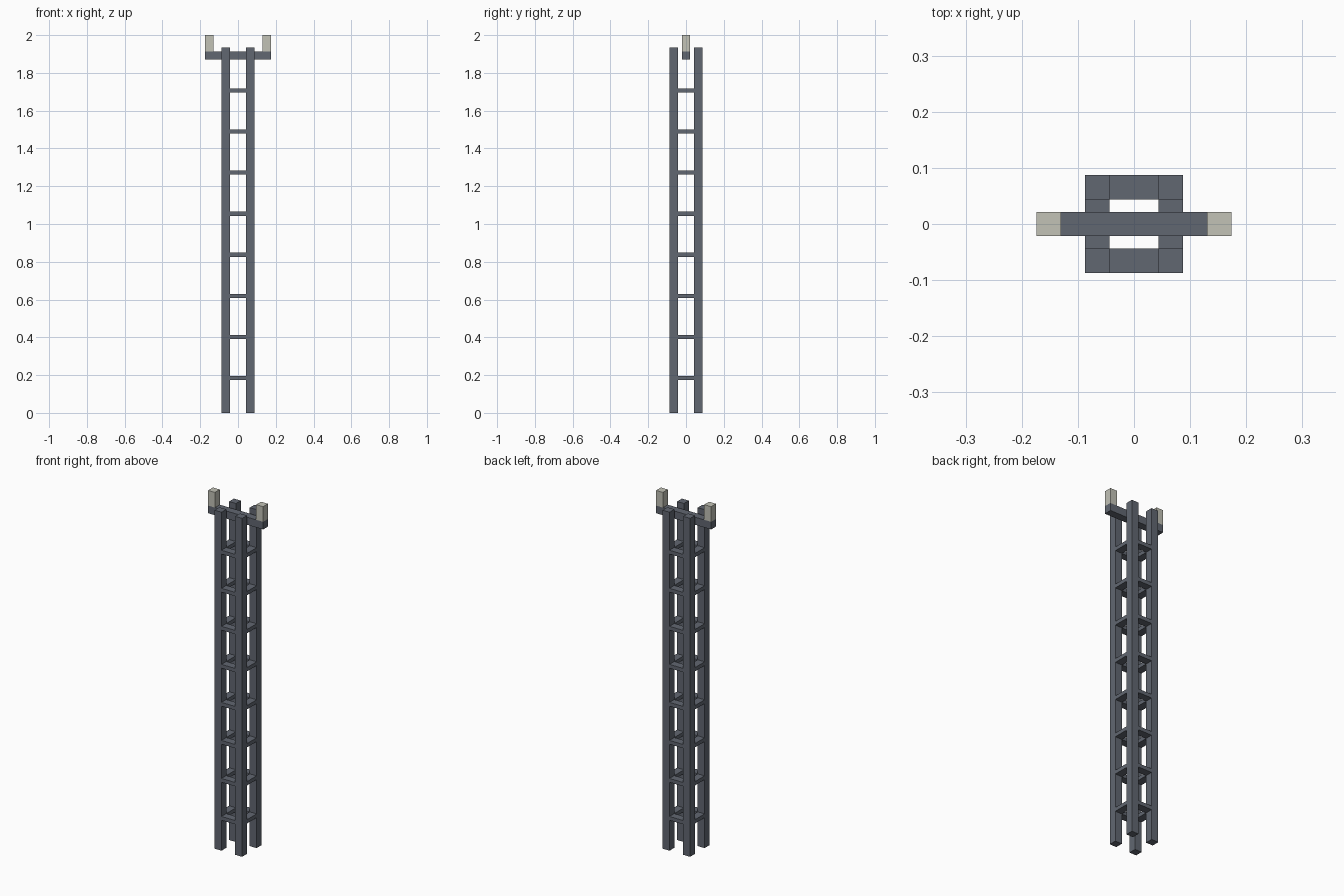
import bpy

cube = bpy.data.objects.get("Cube")
if cube:
    bpy.data.objects.remove(cube, do_unlink=True)

U = 2 / 46  # post thickness, the module for every part


def material(name, rgb):
    mat = bpy.data.materials.new(name)
    mat.use_nodes = True
    mat.diffuse_color = (*rgb, 1)
    mat.node_tree.nodes["Principled BSDF"].inputs["Base Color"].default_value = (*rgb, 1)
    return mat


steel = material("slate_grey", (0.12, 0.135, 0.165))
pale = material("pale_stone", (0.54, 0.54, 0.47))


def box(name, center, size, mat):
    """Box with centre and size given in modules."""
    bpy.ops.mesh.primitive_cube_add(size=1, location=[c * U for c in center])
    obj = bpy.context.object
    obj.name = name
    obj.scale = [s * U for s in size]
    bpy.ops.object.transform_apply(location=False, rotation=False, scale=True)
    obj.data.materials.append(mat)
    return obj


# Four corner posts
for sx, x_name in ((-1, "right"), (1, "left")):
    for sy, y_name in ((-1, "front"), (1, "back")):
        box(f"{y_name}_{x_name}_post", (1.5 * sx, 1.5 * sy, 22.25), (1, 1, 44.5), steel)

# Eight square rings of rungs joining the posts
for i in range(8):
    z = 4.25 + 5 * i
    for s, y_name, x_name in ((-1, "front", "right"), (1, "back", "left")):
        box(f"{y_name}_rung_{i + 1}", (0, 1.5 * s, z), (2, 1, 0.5), steel)
        box(f"{x_name}_rung_{i + 1}", (1.5 * s, 0, z), (1, 2, 0.5), steel)

# Crossbar between the posts with an upright pale block on each end
box("crossbar", (0, 0, 43.5), (8, 1, 1), steel)
for s, side in ((-1, "right"), (1, "left")):
    box(f"{side}_end_block", (3.5 * s, 0, 45), (1, 1, 2), pale)
